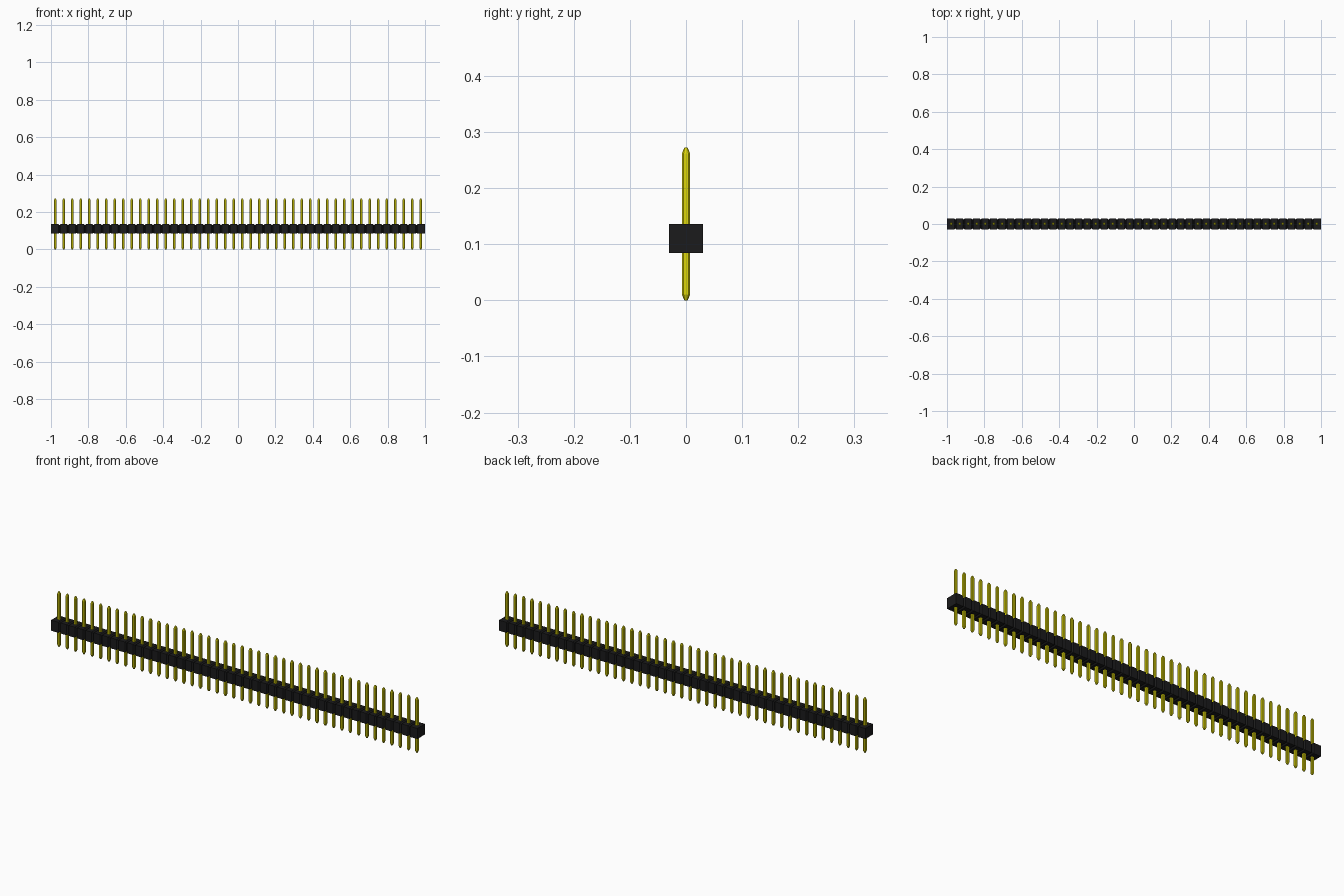
import bpy, bmesh

cube = bpy.data.objects.get("Cube")
if cube:
    bpy.data.objects.remove(cube, do_unlink=True)

COUNT = 44
PITCH = 2.0 / COUNT
BODY_Z = (0.084, 0.136)    # underside and top of the plastic strip
BODY_Y = 0.030             # half depth of the strip
GROOVE = 0.006             # depth of the groove between segments
PIN_HALF, PIN_BEVEL = 0.0072, 0.003
PIN_TOP, TAPER = 0.272, 0.010


def material(name, color):
    m = bpy.data.materials.new(name)
    m.use_nodes = True
    m.diffuse_color = color
    m.node_tree.nodes["Principled BSDF"].inputs["Base Color"].default_value = color
    return m


def make_object(name, bm, mat):
    bmesh.ops.recalc_face_normals(bm, faces=bm.faces)
    mesh = bpy.data.meshes.new(name)
    bm.to_mesh(mesh)
    bm.free()
    mesh.materials.append(mat)
    obj = bpy.data.objects.new(name, mesh)
    bpy.context.collection.objects.link(obj)
    return obj


def pin_ring(z, h, c):
    """Square outline of half width h at height z, corners cut by c."""
    return [(x, y, z) for x, y in (
        (h, c - h), (h, h - c), (h - c, h), (c - h, h),
        (-h, h - c), (-h, c - h), (c - h, -h), (h - c, -h))]


def body_ring(x, inset):
    """Cross-section of the strip at x, shrunk by inset on all sides."""
    y, low, high = BODY_Y - inset, BODY_Z[0] + inset, BODY_Z[1] - inset
    return [(x, -y, low), (x, y, low), (x, y, high), (x, -y, high)]


def loft(rings):
    """Skin a stack of outlines and cap both ends."""
    bm = bmesh.new()
    loops = [[bm.verts.new(p) for p in ring] for ring in rings]
    for a, b in zip(loops, loops[1:]):
        for i in range(len(a)):
            j = (i + 1) % len(a)
            bm.faces.new((a[i], a[j], b[j], b[i]))
    bm.faces.new(loops[0][::-1])
    bm.faces.new(loops[-1])
    return bm


black = material("black plastic", (0.011, 0.011, 0.0115, 1))
gold = material("gold metal", (0.72, 0.67, 0.003, 1))

# Plastic strip: flat ends, a shallow groove around each joint
rings = [body_ring(-1, 0)]
for i in range(1, COUNT):
    x = -1 + i * PITCH
    rings += [body_ring(x - GROOVE, 0), body_ring(x, GROOVE), body_ring(x + GROOVE, 0)]
rings.append(body_ring(1, 0))
make_object("plastic_strip", loft(rings), black)

# Pins: bevelled square bars with tapered tips, sharing one mesh
pin_mesh = loft([pin_ring(0, 0.003, 0.001), pin_ring(TAPER, PIN_HALF, PIN_BEVEL),
                 pin_ring(PIN_TOP - TAPER, PIN_HALF, PIN_BEVEL),
                 pin_ring(PIN_TOP, 0.003, 0.001)])
first = make_object("pin_01", pin_mesh, gold)
first.location.x = -1 + PITCH / 2
for i in range(1, COUNT):
    pin = bpy.data.objects.new(f"pin_{i + 1:02d}", first.data)
    pin.location.x = -1 + (i + 0.5) * PITCH
    bpy.context.collection.objects.link(pin)
